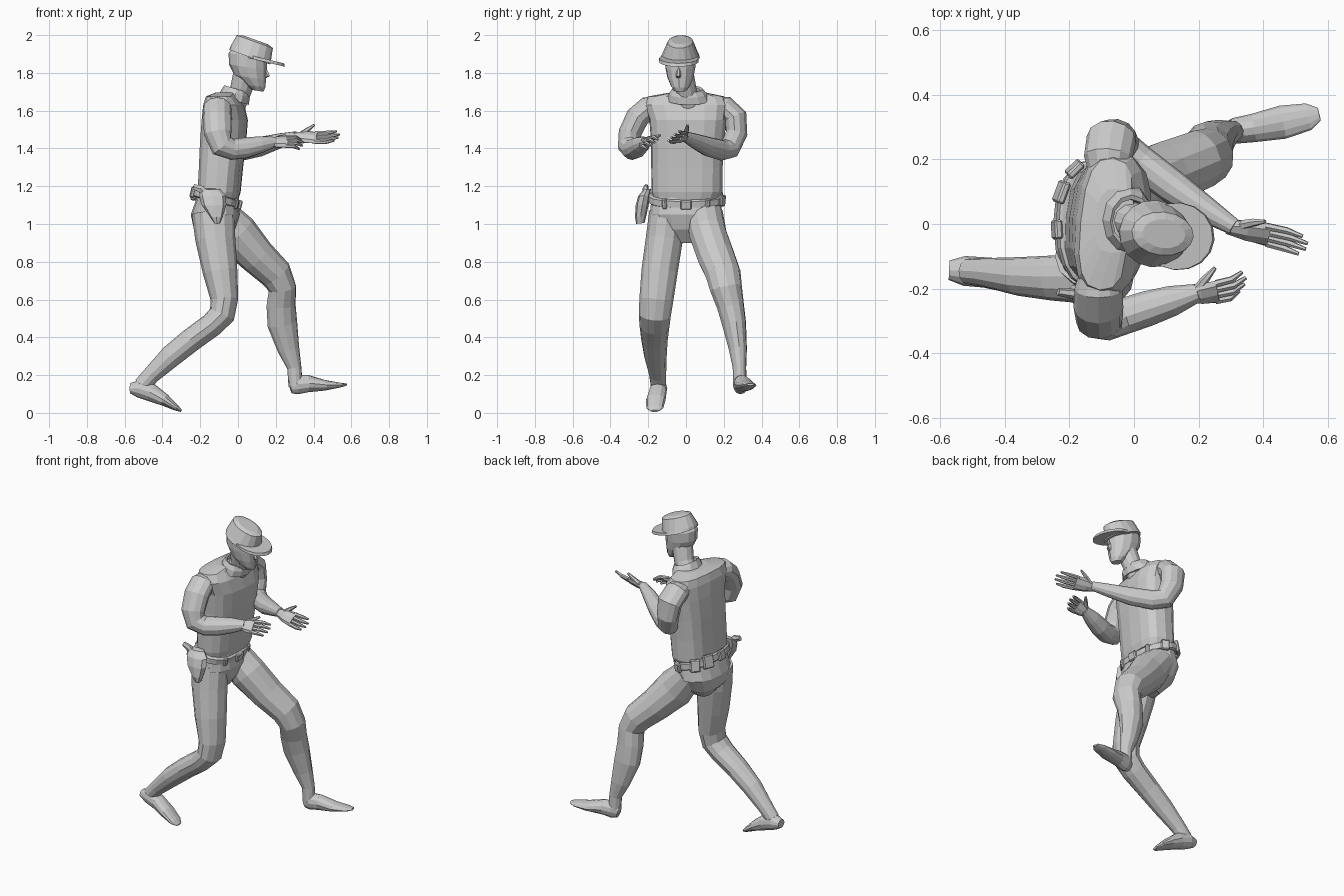
import bpy, bmesh
from math import sin, cos, pi, atan2, copysign
from mathutils import Vector


def finish(name, bm):
    bmesh.ops.recalc_face_normals(bm, faces=bm.faces[:])
    me = bpy.data.meshes.new(name)
    bm.to_mesh(me)
    bm.free()
    ob = bpy.data.objects.new(name, me)
    bpy.context.collection.objects.link(ob)
    return ob


def loft(name, rings, n=12, normal=None, side=(0, 1, 0), power=1.0):
    """Skin rings (x, y, z, half width along side, half depth) into a closed tube."""
    bm = bmesh.new()
    pts = [Vector(r[:3]) for r in rings]
    s, prev, loops = Vector(side), None, []
    for i, r in enumerate(rings):
        if normal:
            t = Vector(normal).normalized()
        else:
            t = (pts[min(i + 1, len(pts) - 1)] - pts[max(i - 1, 0)]).normalized()
        if prev is not None:
            s = prev.rotation_difference(t) @ s
        s = (s - t * s.dot(t)).normalized()
        u, prev = s.cross(t), t
        loop = []
        for k in range(n):
            a = 2 * pi * k / n
            c, d = (copysign(abs(v) ** power, v) for v in (cos(a), sin(a)))
            loop.append(bm.verts.new(pts[i] + s * c * r[3] + u * d * r[4]))
        loops.append(loop)
    for a, b in zip(loops, loops[1:]):
        for k in range(n):
            bm.faces.new((a[k], a[(k + 1) % n], b[(k + 1) % n], b[k]))
    bm.faces.new(loops[0])
    bm.faces.new(loops[-1])
    return finish(name, bm)


def box(name, loc, size, rot=0.0, bevel=0.006):
    bm = bmesh.new()
    bmesh.ops.create_cube(bm, size=1)
    bmesh.ops.scale(bm, vec=size, verts=bm.verts[:])
    bmesh.ops.bevel(bm, geom=bm.edges[:], offset=bevel, segments=1, affect='EDGES')
    ob = finish(name, bm)
    ob.location, ob.rotation_euler = loc, (0, 0.25 * cos(rot), rot)
    return ob


# Shirt, yawed slightly so the left shoulder leads
loft("shirt", [(-.105, 0, 1.13, .175, .105), (-.10, .005, 1.17, .188, .112),
               (-.09, .005, 1.30, .19, .115), (-.08, .008, 1.42, .193, .12),
               (-.07, .01, 1.55, .205, .12), (-.075, 0, 1.63, .225, .105),
               (-.085, 0, 1.675, .205, .08), (-.06, .01, 1.695, .10, .06)],
     16, (0, 0, 1), (.1, 1, 0), .75)
# Pelvis
loft("pelvis", [(-.11, 0, 1.14, .182, .108), (-.12, 0, 1.05, .192, .13),
                (-.125, 0, .97, .15, .108), (-.12, 0, .90, .05, .05)],
     16, (0, 0, -1), power=.85)

# Legs: left leg steps forward, right leg trails on its toes
loft("left_leg", [(-.10, .10, 1.06, .095, .09), (-.01, .115, .95, .10, .115),
                  (.10, .158, .83, .10, .098), (.20, .197, .735, .094, .088),
                  (.235, .212, .66, .086, .074), (.228, .235, .57, .073, .078),
                  (.235, .255, .47, .064, .08), (.268, .275, .335, .048, .058),
                  (.298, .283, .24, .036, .038), (.305, .285, .14, .036, .038)])
loft("right_leg", [(-.13, -.10, 1.06, .095, .115), (-.12, -.115, .92, .098, .106),
                   (-.095, -.14, .75, .096, .092), (-.072, -.157, .60, .09, .073),
                   (-.085, -.165, .52, .085, .07), (-.14, -.167, .465, .08, .064),
                   (-.25, -.167, .385, .07, .063), (-.355, -.162, .30, .06, .06),
                   (-.46, -.15, .20, .045, .046), (-.51, -.147, .145, .04, .044)])
# Feet
loft("left_foot", [(.275, .283, .14, .026, .038), (.31, .288, .15, .04, .052),
                   (.37, .297, .155, .044, .046), (.46, .315, .146, .052, .028),
                   (.54, .332, .147, .042, .013), (.573, .34, .15, .02, .006)])
loft("right_foot", [(-.572, -.143, .13, .03, .026), (-.525, -.145, .13, .046, .048),
                    (-.46, -.15, .108, .047, .048), (-.39, -.16, .069, .052, .033),
                    (-.325, -.165, .026, .045, .016), (-.30, -.165, .01, .022, .006)])

# Arms
loft("left_arm", [(-.08, .14, 1.625, .055, .05), (-.08, .205, 1.615, .075, .064),
                  (-.07, .262, 1.565, .077, .063), (-.06, .268, 1.48, .07, .058),
                  (-.035, .232, 1.40, .062, .056), (.02, .19, 1.39, .056, .053),
                  (.12, .115, 1.41, .052, .052), (.23, .04, 1.443, .038, .04),
                  (.31, -.01, 1.465, .026, .026)], side=(1, 0, 0))
loft("right_arm", [(-.11, -.14, 1.625, .055, .05), (-.11, -.20, 1.615, .074, .062),
                   (-.11, -.257, 1.565, .077, .063), (-.107, -.298, 1.48, .073, .06),
                   (-.085, -.303, 1.415, .066, .058), (-.03, -.285, 1.395, .056, .056),
                   (.04, -.262, 1.403, .055, .055), (.12, -.237, 1.42, .045, .047),
                   (.20, -.212, 1.435, .027, .028)], side=(1, 0, 0))


def hand(name, wrist, reach, across, curl, bend):
    w, d = Vector(wrist), Vector(reach)
    ac, cu = Vector(across).normalized(), Vector(curl).normalized()
    L = d.length

    def row(p, a, b):
        return (*p, a, b)
    loft(name + "_palm", [row(w - d * .05, .024, .022), row(w + d * .22, .040, .022),
                          row(w + d * .5, .046, .015)], 8, side=ac)
    for k in range(4):
        base = w + d * .46 + ac * (k - 1.5) * .023
        ln = (.92, 1.05, 1.0, .82)[k] * .54
        mid = base + d * ln * .55 + ac * (k - 1.5) * .002 + cu * bend * L * .06
        tip = base + d * ln * (1 - bend * .15) + ac * (k - 1.5) * .002 + cu * bend * L * .3
        loft(f"{name}_finger_{k + 1}", [row(base, .012, .012), row(mid, .011, .011),
                                        row(tip, .006, .006)], 6, side=ac)
    loft(name + "_thumb", [row(w + d * .12 - ac * .015, .017, .016),
                           row(w + d * .3 - ac * .05 + cu * .012, .013, .012),
                           row(w + d * .45 - ac * .075 + cu * .025, .006, .006)], 6, side=cu)


hand("left_hand", (.30, -.01, 1.46), (.235, -.05, -.005), (0, -.75, -.65), (0, -.65, .75), .2)
hand("right_hand", (.17, -.22, 1.43), (.18, .02, .015), (0, -.75, -.65), (0, .75, -.65), .6)

# Neck, collar and head
loft("neck", [(-.02, .015, 1.64, .062, .065), (.015, 0, 1.71, .056, .058),
              (.04, -.02, 1.80, .06, .065)])
loft("collar", [(-.025, .015, 1.655, .115, .085), (-.012, .01, 1.69, .10, .078),
                (-.008, .008, 1.715, .082, .068), (-.008, .008, 1.71, .068, .06),
                (-.02, .01, 1.67, .066, .06)], 12, (.3, 0, 1))
loft("head", [(.105, -.03, 1.705, .03, .03), (.09, -.03, 1.73, .05, .055),
              (.065, -.03, 1.775, .069, .085), (.052, -.03, 1.83, .08, .102),
              (.052, -.03, 1.89, .083, .103), (.06, -.03, 1.93, .065, .085)],
     12, (.15, 0, 1), (.1, 1, 0))
loft("nose", [(.135, -.037, 1.835, .008, .012), (.15, -.04, 1.80, .012, .014),
              (.154, -.04, 1.783, .014, .016), (.142, -.04, 1.772, .008, .008)], 6, (0, 0, 1))

# Cap with flared crown and drooping peak
loft("cap_crown", [(.062, -.03, 1.883, .104, .115), (.066, -.03, 1.898, .096, .115),
                   (.089, -.03, 1.965, .067, .102), (.093, -.03, 1.975, .045, .07)],
     16, (.36, 0, 1), (.1, 1, 0))
loft("cap_peak", [(.135, -.038, 1.860, .105, .118), (.133, -.038, 1.877, .104, .114)],
     16, (.24, 0, 1), (.1, 1, 0))

# Belt with pouches, tilted down toward the front
C = Vector((-.115, 0, 1.135))
loft("belt", [(-.12, 0, 1.115, .192, .12), (-.118, 0, 1.12, .2, .128),
              (-.11, 0, 1.152, .2, .126), (-.109, 0, 1.157, .19, .118)],
     20, (.27, 0, 1), power=.85)
for deg, w, h in ((0, .06, .05), (35, .025, .055), (-35, .025, .055), (75, .05, .06),
                  (120, .06, .075), (150, .07, .08), (185, .06, .06)):
    a = deg * pi / 180
    x, y = .124 * copysign(abs(cos(a)) ** .85, cos(a)), .197 * sin(a)
    box("buckle" if deg == 0 else "belt_pouch", C + Vector((x, y, -.27 * x)),
        (.024, w, h), atan2(y * .41, x))
# Holster on the right hip
loft("holster", [(-.15, -.205, 1.185, .02, .055), (-.135, -.222, 1.15, .032, .072),
                 (-.127, -.232, 1.10, .035, .065), (-.115, -.24, 1.04, .03, .035),
                 (-.11, -.242, 1.003, .022, .015)], 8, (0, .1, -1), power=.85)
loft("holster_grip", [(-.165, -.215, 1.15, .014, .02), (-.195, -.215, 1.185, .016, .022),
                      (-.235, -.21, 1.197, .012, .016)], 6)
